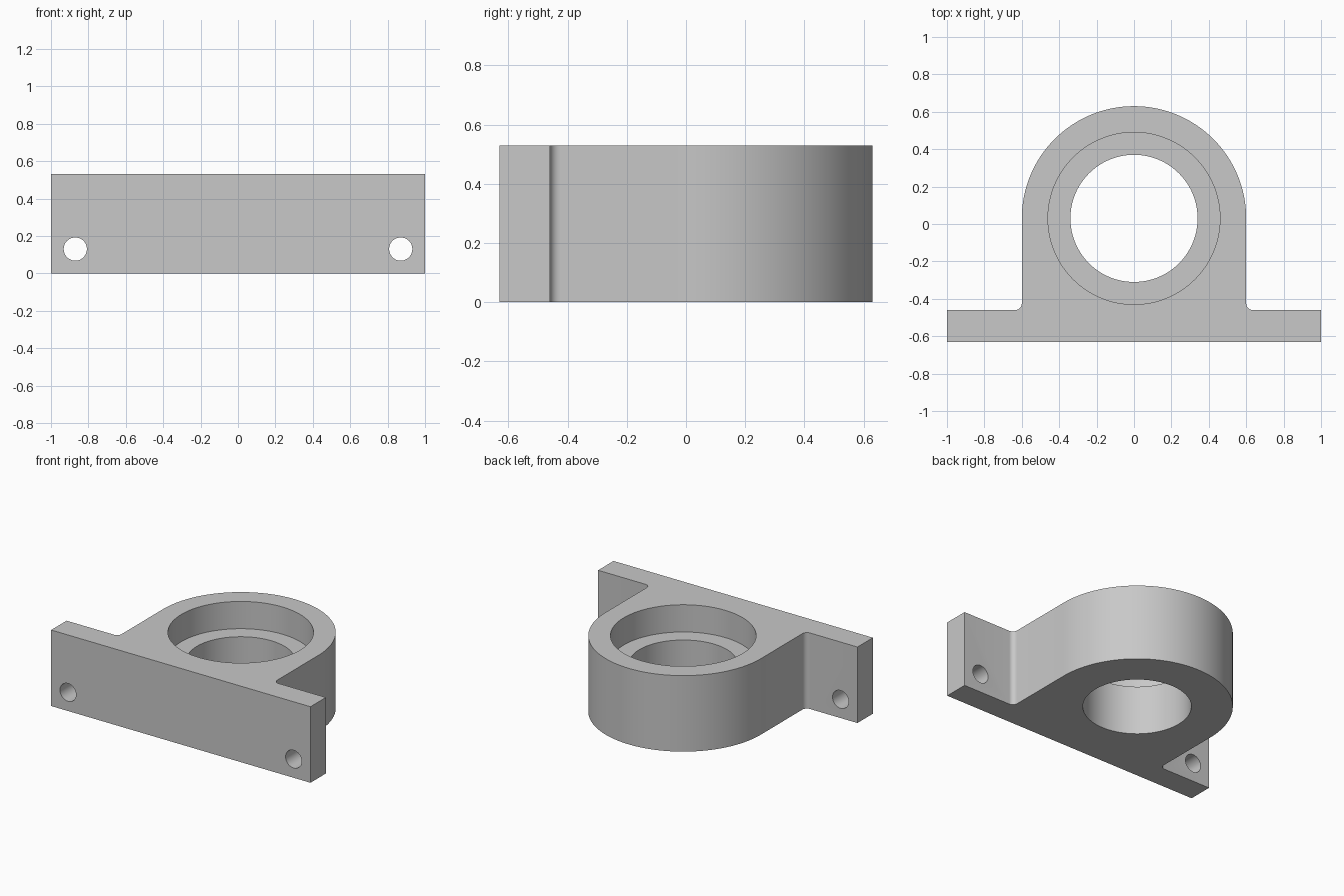
import bpy
import bmesh
from math import cos, sin, pi, radians
from mathutils import Matrix

if "Cube" in bpy.data.objects:
    bpy.data.objects.remove(bpy.data.objects["Cube"], do_unlink=True)

HEIGHT = 0.53
BACK, FRONT = -0.46, -0.63       # mounting flange faces
AXIS_Y, OUTER = 0.03, 0.6        # bearing axis and housing radius
BORE, POCKET, DEPTH = 0.34, 0.46, 0.19
FILLET = 0.035

grey = bpy.data.materials.new("cast grey")
grey.use_nodes = True
colour = (0.58, 0.58, 0.58, 1)
grey.diffuse_color = colour
grey.node_tree.nodes["Principled BSDF"].inputs["Base Color"].default_value = colour


def arc(cx, cy, r, start, end, steps):
    angles = [start + (end - start) * i / steps for i in range(steps + 1)]
    return [(cx + r * cos(a), cy + r * sin(a)) for a in angles]


def make_object(name, bm):
    mesh = bpy.data.meshes.new(name)
    bmesh.ops.recalc_face_normals(bm, faces=bm.faces)
    bm.to_mesh(mesh)
    bm.free()
    mesh.materials.append(grey)
    obj = bpy.data.objects.new(name, mesh)
    bpy.context.collection.objects.link(obj)
    return obj


def cylinder(name, radius, length, matrix, segments):
    bm = bmesh.new()
    bmesh.ops.create_cone(bm, cap_ends=True, segments=segments, radius1=radius,
                          radius2=radius, depth=length, matrix=matrix)
    obj = make_object(name, bm)
    obj.hide_render = True
    return obj


# Housing outline: flange, filleted web and round back, extruded upwards
right = [(1, FRONT), (1, BACK)]
right += arc(OUTER + FILLET, BACK + FILLET, FILLET, -pi / 2, -pi, 8)
left = [(-x, y) for x, y in reversed(right)]
outline = right + arc(0, AXIS_Y, OUTER, 0, pi, 64) + left

bm = bmesh.new()
base = bm.faces.new([bm.verts.new((x, y, 0)) for x, y in outline])
top = bmesh.ops.extrude_face_region(bm, geom=[base])["geom"]
bmesh.ops.translate(bm, vec=(0, 0, HEIGHT),
                    verts=[v for v in top if isinstance(v, bmesh.types.BMVert)])
housing = make_object("bearing_housing", bm)

# Cutters: through bore, stepped bearing pocket and two bolt holes
cutters = [
    cylinder("bore_cutter", BORE, 2, Matrix.Translation((0, AXIS_Y, 0)), 128),
    cylinder("pocket_cutter", POCKET, 2 * DEPTH,
             Matrix.Translation((0, AXIS_Y, HEIGHT)), 128),
]
for side in (-1, 1):
    place = Matrix.Translation((side * 0.87, FRONT, 0.13)) @ Matrix.Rotation(pi / 2, 4, "X")
    cutters.append(cylinder("bolt_hole_cutter", 0.062, 1, place, 48))

bpy.context.view_layer.objects.active = housing
for cutter in cutters:
    cut = housing.modifiers.new("cut", "BOOLEAN")
    cut.operation = "DIFFERENCE"
    cut.solver = "EXACT"
    cut.object = cutter
    bpy.ops.object.modifier_apply(modifier=cut.name)
    bpy.data.objects.remove(cutter, do_unlink=True)

# Smooth curved walls, sharp rims
bpy.ops.object.select_all(action="DESELECT")
housing.select_set(True)
bpy.ops.object.shade_smooth_by_angle(angle=radians(30))
